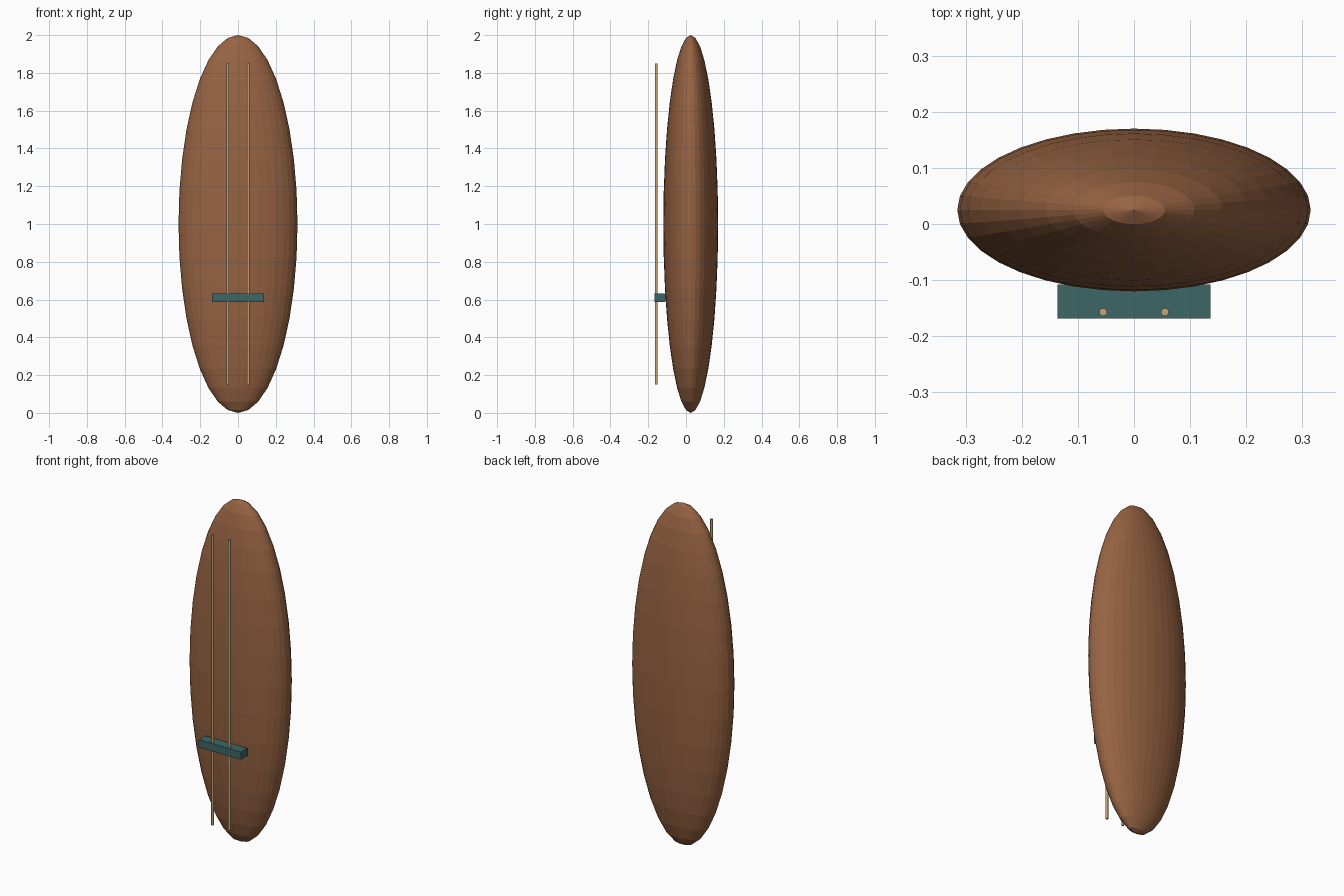
import bpy
import bmesh
from mathutils import Matrix, Vector

if "Cube" in bpy.data.objects:
    bpy.data.objects.remove(bpy.data.objects["Cube"])


def material(name, rgb):
    mat = bpy.data.materials.new(name)
    mat.diffuse_color = (*rgb, 1.0)
    mat.use_nodes = True
    mat.node_tree.nodes["Principled BSDF"].inputs["Base Color"].default_value = mat.diffuse_color
    return mat


brown = material("brown_wood", (0.31, 0.125, 0.055))
teal = material("teal_paint", (0.045, 0.135, 0.13))
tan = material("tan_string", (0.56, 0.38, 0.18))


def add_part(name, bm, location, scale, mat):
    bmesh.ops.transform(bm, matrix=Matrix.Diagonal((*scale, 1.0)), verts=bm.verts)
    mesh = bpy.data.meshes.new(name)
    bm.to_mesh(mesh)
    bm.free()
    mesh.materials.append(mat)
    obj = bpy.data.objects.new(name, mesh)
    obj.location = Vector(location)
    bpy.context.collection.objects.link(obj)
    return obj


# Body: flat-shaded stretched sphere
bm = bmesh.new()
bmesh.ops.create_uvsphere(bm, u_segments=36, v_segments=18, radius=1.0)
add_part("body", bm, (0, 0.025, 1.0), (0.315, 0.145, 1.0), brown)

# Bridge: bar across the front of the body
bm = bmesh.new()
bmesh.ops.create_cube(bm, size=1.0)
add_part("bridge", bm, (0, -0.138, 0.61), (0.273, 0.06, 0.045), teal)

# Strings: mirrored pair of thin rods passing through the bridge
for side, x in (("left", -0.055), ("right", 0.055)):
    bm = bmesh.new()
    bmesh.ops.create_cone(bm, cap_ends=True, segments=12,
                          radius1=1.0, radius2=1.0, depth=1.0)
    add_part(f"string_{side}", bm, (x, -0.157, 1.0), (0.007, 0.007, 1.7), tan)
